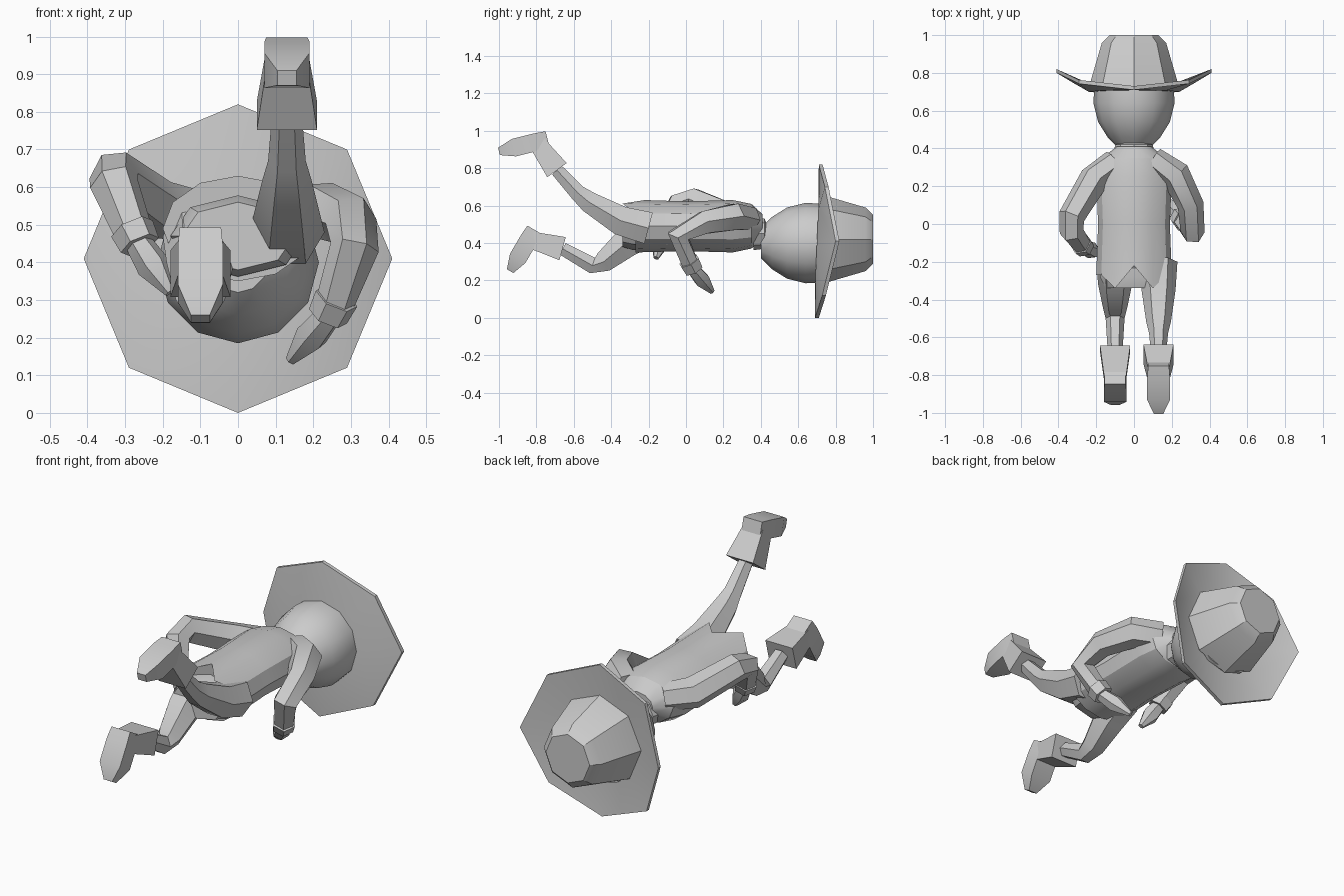
import bpy, bmesh, math
from mathutils import Vector

if "Cube" in bpy.data.objects:
    bpy.data.objects.remove(bpy.data.objects["Cube"])

grey = bpy.data.materials.new("plain_grey")
grey.use_nodes = True
grey.diffuse_color = (.6, .6, .6, 1)
grey.node_tree.nodes["Principled BSDF"].inputs["Base Color"].default_value = grey.diffuse_color


def finish(name, bm):
    """Turn a bmesh into a shaded object."""
    bmesh.ops.recalc_face_normals(bm, faces=bm.faces)
    mesh = bpy.data.meshes.new(name)
    bm.to_mesh(mesh)
    bm.free()
    obj = bpy.data.objects.new(name, mesh)
    bpy.context.collection.objects.link(obj)
    mesh.materials.append(grey)
    bpy.ops.object.select_all(action="DESELECT")
    obj.select_set(True)
    bpy.context.view_layer.objects.active = obj
    bpy.ops.object.shade_smooth_by_angle(angle=math.radians(30))
    return obj


def loft(name, points, radii, sides=6, squash=1, turn=0, axis=None):
    """Skin rings of the given radii along a path of points."""
    bm = bmesh.new()
    loops = []
    for i, (point, radius) in enumerate(zip(points, radii)):
        before, after = points[max(i - 1, 0)], points[min(i + 1, len(points) - 1)]
        along = axis or (after - before).normalized()
        across = (Vector((1, 0, 0)) - along * along.x).normalized()
        depth = across.cross(along) * squash
        angles = [turn + math.tau * k / sides for k in range(sides)]
        loops.append([bm.verts.new(point + radius * (across * math.cos(q) + depth * math.sin(q)))
                      for q in angles])
    for low, high in zip(loops, loops[1:]):
        for k in range(sides):
            n = (k + 1) % sides
            bm.faces.new((low[k], low[n], high[n], high[k]))
    bm.faces.new(loops[0])
    bm.faces.new(loops[-1])
    return finish(name, bm)


def body_part(name, height, profile, sides=12, squash=1):
    """Loft upright rings along y from (position, radius) pairs."""
    points = [Vector((0, y, height)) for y, radius in profile]
    radii = [radius for y, radius in profile]
    return loft(name, points, radii, sides, squash, axis=Vector((0, 1, 0)))


def boot_piece(name, points, radii):
    """Square-sided loft whose radii are half widths."""
    loft(name, points, [r * math.sqrt(2) for r in radii], sides=4, squash=.8, turn=math.pi / 4)


def arm(side, joints, fingertip):
    """Sleeve with a cuff at the wrist and a tapering hand."""
    joints = [Vector(j) for j in joints]
    fingertip = Vector(fingertip)
    elbow, wrist = joints[-2:]
    palm = wrist.lerp(fingertip, .5)
    loft(side + "_sleeve", joints, (.07, .08, .07, .065, .05))
    loft(side + "_cuff", [wrist.lerp(elbow, .2), wrist.lerp(fingertip, .1)], (.06, .055))
    loft(side + "_hand", [wrist, palm, fingertip], (.035, .045, .015))


def leg(side, x, joints, heel, toe):
    """Trouser leg ending in a boot; all points are (y, z)."""
    joints = [Vector((x, *j)) for j in joints]
    heel, toe = Vector((x, *heel)), Vector((x, *toe))
    loft(side + "_trouser", joints, (.1, .09, .065, .05, .04))
    boot_piece(side + "_boot_shaft", [joints[-1], heel], (.08, .055))
    boot_piece(side + "_boot_foot", [heel.lerp(toe, -.3), heel, heel.lerp(toe, .6), toe],
               (.055, .06, .06, .025))


# Jacket with a notch between two tails at the back, and hips below
jacket = body_part("jacket", .49, [(-.27, .2), (0, .19), (.25, .2), (.35, .17), (.41, .09)],
                   squash=.7)
for index, hem in ((2, -.34), (3, -.22), (4, -.34)):
    jacket.data.vertices[index].co.y = hem
body_part("hips", .47, [(-.34, .15), (-.28, .18), (-.1, .18)], sides=8, squash=.6)

# Neck with collar, and head
body_part("neck", .45, [(.36, .11), (.42, .1), (.43, .07), (.5, .08)], sides=8, squash=.8)
body_part("head", .4, [(.4, .08), (.46, .14), (.54, .19), (.64, .215), (.73, .21)])

# Hat crown and upturned eight-sided brim
body_part("hat_crown", .42, [(.72, .24), (.96, .17), (1, .13)], sides=8)
bm = bmesh.new()
rims = []
for radius, lift in ((.24, 0), (.41, .1)):
    rim = []
    for k in range(8):
        c, s = math.cos(k * math.tau / 8), math.sin(k * math.tau / 8)
        rim.append(bm.verts.new((radius * c, .7 + lift * abs(c) ** 3 + .01 * s, .41 + radius * s)))
    rims.append(rim)
inner, outer = rims
for k in range(8):
    n = (k + 1) % 8
    bm.faces.new((outer[k], outer[n], inner[n], inner[k]))
bm.faces.new(inner)
copy = bmesh.ops.extrude_face_region(bm, geom=bm.faces[:], use_keep_orig=True)
moved = [g for g in copy["geom"] if isinstance(g, bmesh.types.BMVert)]
bmesh.ops.translate(bm, verts=moved, vec=(0, .02, 0))
finish("hat_brim", bm)

# Arms: the right elbow is raised, the left hand hangs forward
arm("right", [(-.1, .33, .52), (-.21, .24, .54), (-.33, .04, .63), (-.33, -.04, .61),
              (-.27, -.12, .46)], (-.18, -.16, .32))
arm("left", [(.1, .34, .53), (.22, .26, .54), (.3, .1, .51), (.31, -.04, .44),
             (.25, .03, .27)], (.14, .14, .14))

# Legs: the left kicks up behind, the right swings below
leg("left", .13, [(-.2, .48), (-.35, .52), (-.52, .62), (-.58, .67), (-.69, .79)],
    (-.8, .94), (-1, .89))
leg("right", -.1, [(-.2, .47), (-.32, .4), (-.44, .3), (-.5, .28), (-.66, .37)],
    (-.84, .42), (-.94, .25))
